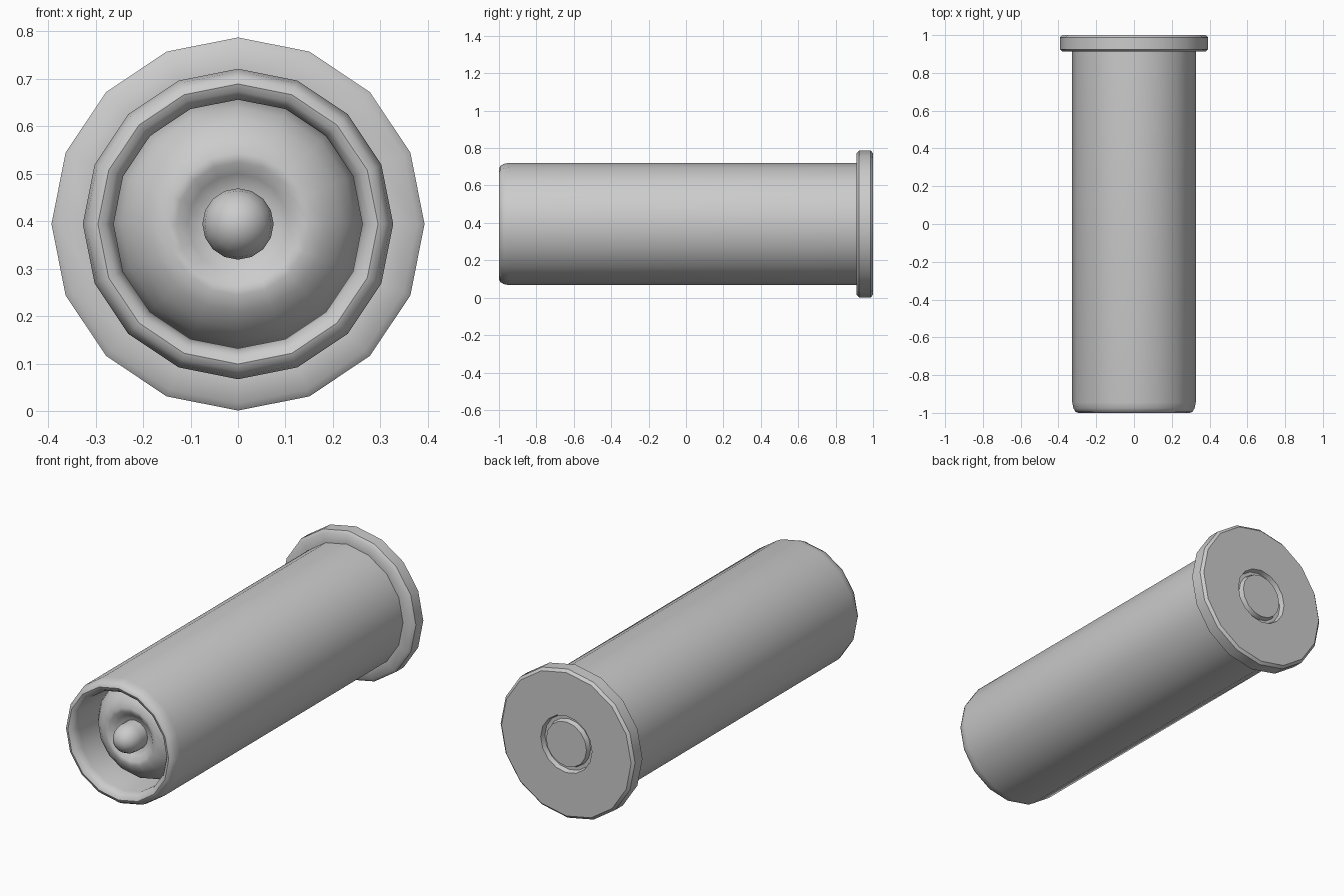
import bpy, bmesh, math

if "Cube" in bpy.data.objects:
    bpy.data.objects.remove(bpy.data.objects["Cube"])

CZ = 0.394   # height of the long axis
SIDES = 16


def lathe(name, profile, angle=42):
    """Revolve (radius, y) points about the lengthwise axis."""
    bm = bmesh.new()
    rings = []
    for r, y in profile:
        if r == 0:
            rings.append([bm.verts.new((0, y, CZ))])
        else:
            rings.append([bm.verts.new((r * math.sin(2 * math.pi * i / SIDES), y,
                                        CZ + r * math.cos(2 * math.pi * i / SIDES)))
                          for i in range(SIDES)])
    for a, b in zip(rings, rings[1:]):
        for i in range(SIDES):
            j = (i + 1) % SIDES
            quad = [a[i % len(a)], a[j % len(a)], b[j % len(b)], b[i % len(b)]]
            bm.faces.new(list(dict.fromkeys(quad)))
    # profiles run from the front axis outward, so flip normals if needed
    bmesh.ops.recalc_face_normals(bm, faces=bm.faces)
    mesh = bpy.data.meshes.new(name)
    bm.to_mesh(mesh)
    bm.free()
    ob = bpy.data.objects.new(name, mesh)
    bpy.context.collection.objects.link(ob)
    bpy.ops.object.select_all(action='DESELECT')
    ob.select_set(True)
    bpy.context.view_layer.objects.active = ob
    bpy.ops.object.shade_smooth_by_angle(angle=math.radians(angle))
    return ob


# Tube with rolled lip, flanged base and primer groove, closed inside
lathe("casing", [
    (0, -0.70), (0.262, -0.70), (0.262, -0.955),
    (0.268, -0.978), (0.280, -0.994), (0.295, -1.0),
    (0.310, -0.994), (0.321, -0.975), (0.327, -0.945),
    (0.327, 0.912), (0.378, 0.912), (0.393, 0.925),
    (0.393, 0.987), (0.379, 1.0), (0.150, 1.0),
    (0.143, 0.975), (0.125, 0.975), (0.118, 1.0), (0, 1.0)])

# Domed plug with a dished centre
lathe("domed_plug", [
    (0, -0.86), (0.07, -0.86), (0.105, -0.875), (0.130, -0.898),
    (0.150, -0.900), (0.185, -0.885), (0.220, -0.855),
    (0.246, -0.82), (0.262, -0.775), (0.262, -0.72), (0, -0.72)], 60)

# Rounded tip in the dish
lathe("tip", [
    (0, -0.995), (0.030, -0.988), (0.055, -0.968), (0.070, -0.94),
    (0.075, -0.91), (0.075, -0.85), (0, -0.85)])
